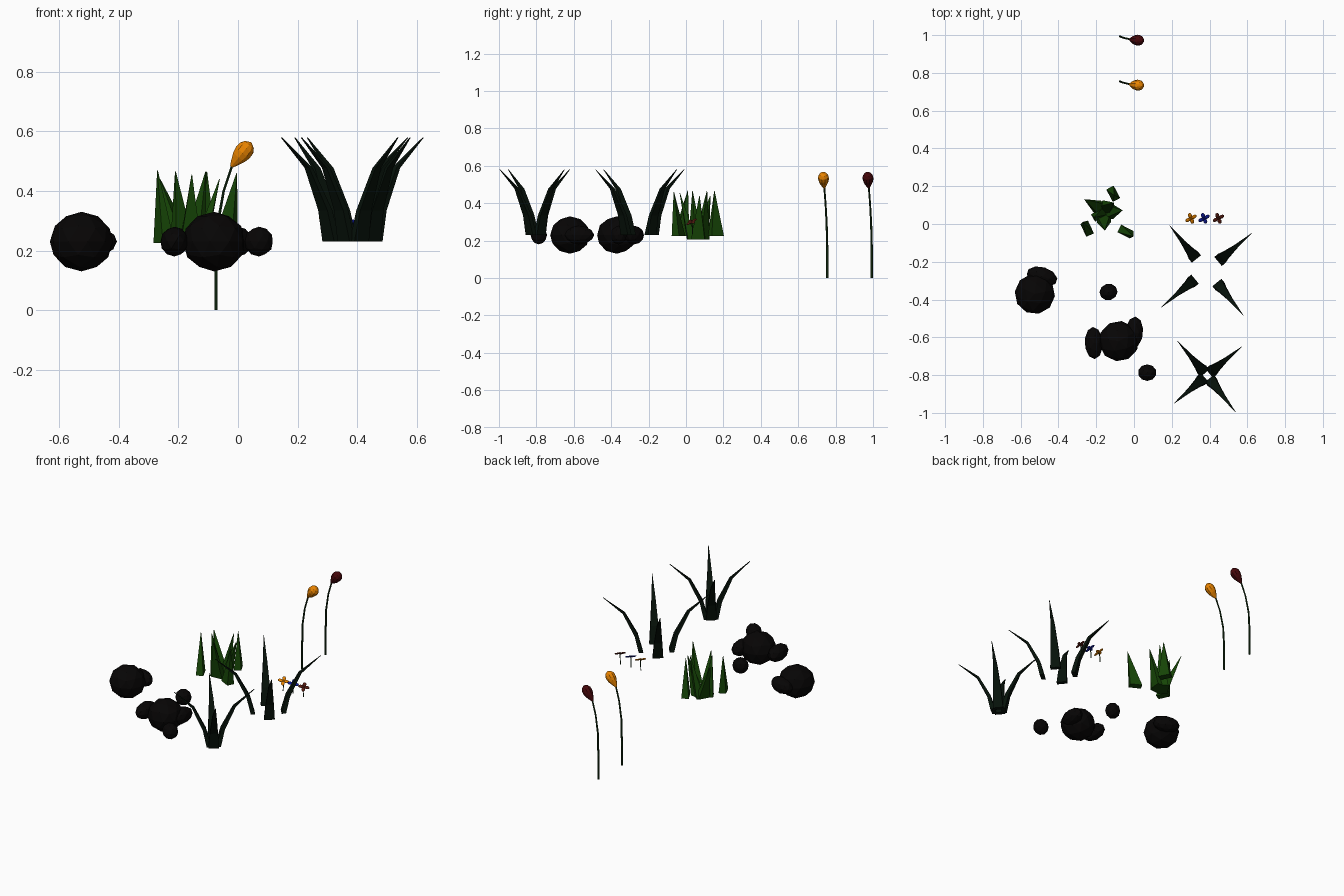
import bpy, bmesh, math
from mathutils import Vector, Matrix

if "Cube" in bpy.data.objects:
    bpy.data.objects.remove(bpy.data.objects["Cube"])


def material(name, r, g, b):
    m = bpy.data.materials.new(name)
    m.diffuse_color = (r, g, b, 1)
    m.use_nodes = True
    m.node_tree.nodes["Principled BSDF"].inputs["Base Color"].default_value = m.diffuse_color
    return m


STONE = material("stone", 0.002, 0.0015, 0.0015)
GREEN = material("leaf_green", 0.008, 0.06, 0.002)
DARK = material("dark_green", 0.002, 0.006, 0.003)
STEM = material("stem_green", 0.007, 0.03, 0.006)
ORANGE = material("orange", 0.82, 0.23, 0.0)
RED = material("dark_red", 0.06, 0.002, 0.003)
BLUE = material("blue", 0.005, 0.012, 0.35)
BROWN = material("red_brown", 0.1, 0.012, 0.006)


def finish(bm, name, mat):
    bmesh.ops.recalc_face_normals(bm, faces=bm.faces[:])
    me = bpy.data.meshes.new(name)
    bm.to_mesh(me)
    bm.free()
    me.materials.append(mat)
    ob = bpy.data.objects.new(name, me)
    bpy.context.collection.objects.link(ob)
    return ob


def loft(bm, pts, sizes, u, v, n=4):
    """Closed n-sided loft; sections are spanned by the fixed axes u and v."""
    rings = []
    for p, (a, b) in zip(pts, sizes):
        ring = []
        for i in range(n):
            t = 2 * math.pi * (i + 0.5) / n
            k = 1 / math.cos(math.pi / n) if n == 4 else 1
            ring.append(bm.verts.new(Vector(p) + u * (a * k * math.cos(t)) + v * (b * k * math.sin(t))))
        rings.append(ring)
    for r0, r1 in zip(rings, rings[1:]):
        for i in range(n):
            j = (i + 1) % n
            bm.faces.new((r0[i], r0[j], r1[j], r1[i]))
    bm.faces.new(rings[0][::-1])
    bm.faces.new(rings[-1])


X, Y, Z = Vector((1, 0, 0)), Vector((0, 1, 0)), Vector((0, 0, 1))


def ellipsoid(bm, frame, radii, sub=2):
    bmesh.ops.create_icosphere(bm, subdivisions=sub, radius=1,
                               matrix=frame @ Matrix.Diagonal((*radii, 1)))


# Rocks: two boulders with smaller stones leaning on them, two loose pebbles
rocks = [
    ("boulder_left", (-0.525, -0.37, 0.23), (0.107, 0.107, 0.1), 0.2),
    ("boulder_left_stone", (-0.487, -0.278, 0.23), (0.084, 0.05, 0.05), -0.3),
    ("boulder_right", (-0.08, -0.62, 0.23), (0.107, 0.107, 0.1), 0.5),
    ("boulder_right_stone_a", (-0.213, -0.63, 0.23), (0.048, 0.085, 0.05), 0.05),
    ("boulder_right_stone_b", (0.0, -0.575, 0.23), (0.048, 0.085, 0.05), -0.1),
    ("pebble_back", (-0.135, -0.36, 0.23), (0.048, 0.044, 0.05), 0.3),
    ("pebble_front", (0.07, -0.787, 0.23), (0.049, 0.044, 0.05), 0.0),
]
for name, loc, radii, turn in rocks:
    bm = bmesh.new()
    ellipsoid(bm, Matrix.Translation(loc) @ Matrix.Rotation(turn, 4, 'Z'), radii)
    finish(bm, name, STONE)

# Short green tuft: leaning pyramids (base x, y, tip x, y, tip z, turn in degrees)
short_blades = [
    (-0.248, -0.025, -0.270, 0.01, 0.468, 115),
    (-0.045, -0.040, -0.004, -0.065, 0.460, -27),
    (-0.110, 0.160, -0.105, 0.152, 0.465, 118),
    (-0.175, 0.080, -0.262, 0.130, 0.440, 60),
    (-0.130, 0.065, -0.062, 0.072, 0.440, 85),
    (-0.160, 0.030, -0.155, -0.033, 0.455, 5),
    (-0.150, 0.085, -0.108, 0.112, 0.465, 140),
    (-0.185, 0.050, -0.210, 0.035, 0.465, 30),
]
bm = bmesh.new()
for i, (bx, by, tx, ty, tz, deg) in enumerate(short_blades):
    a = math.radians(deg)
    u = Vector((math.cos(a), math.sin(a), 0))
    base_z = 0.225 if i < 3 else 0.205
    loft(bm, [(bx, by, base_z), (tx, ty, tz)], [(0.037, 0.022), (0.001, 0.001)], u, Z.cross(u))
finish(bm, "short_grass", GREEN)


# Tall dark tufts: four arching blades each
def tall_tuft(name, blades):
    bm = bmesh.new()
    for (bx, by), (tx, ty) in blades:
        base, tip = Vector((bx, by, 0)), Vector((tx, ty, 0))
        v = (tip - base).normalized()
        pts = [base.lerp(tip, f) + Z * z for f, z in
               ((0, 0.23), (0.12, 0.335), (0.45, 0.477), (1, 0.58))]
        sizes = [(0.031, 0.013), (0.024, 0.011), (0.012, 0.008), (0.001, 0.002)]
        loft(bm, pts, sizes, Z.cross(v), v)
    finish(bm, name, DARK)


tall_tuft("tall_grass_back", [
    ((0.322, -0.175), (0.19, -0.01)), ((0.455, -0.19), (0.622, -0.05)),
    ((0.313, -0.300), (0.145, -0.44)), ((0.447, -0.320), (0.578, -0.483))])
tall_tuft("tall_grass_front", [
    ((0.367, -0.780), (0.232, -0.622)), ((0.408, -0.782), (0.570, -0.650)),
    ((0.364, -0.820), (0.212, -0.950)), ((0.407, -0.828), (0.537, -0.995))])

# Tall closed-bud flowers: curved stem and egg-shaped bud
bud_profile = [(0, 0.006), (0.015, 0.014), (0.04, 0.026), (0.06, 0.031),
               (0.08, 0.030), (0.095, 0.020), (0.104, 0.003)]
for label, y, mat in (("orange", 0.755, ORANGE), ("red", 0.993, RED)):
    bm = bmesh.new()
    pts = [(-0.074, y, 0), (-0.073, y, 0.16), (-0.068, y - 0.003, 0.29),
           (-0.048, y - 0.009, 0.40), (-0.018, y - 0.016, 0.49)]
    loft(bm, pts, [(r, r) for r in (0.006, 0.006, 0.0055, 0.005, 0.005)], X, Y, 6)
    finish(bm, label + "_bud_stem", STEM)
    bm = bmesh.new()
    start, axis = Vector((-0.022, y - 0.016, 0.482)), Vector((0.63, -0.06, 0.77)).normalized()
    u = axis.cross(Y).normalized()
    loft(bm, [start + axis * t for t, r in bud_profile],
         [(r, r * 0.93) for t, r in bud_profile], u, axis.cross(u), 10)
    finish(bm, label + "_bud", mat)

# Small four-petal flowers, tipped towards the front right, on short curved stems
tip_forward = Matrix.Rotation(math.radians(30), 4, Vector((1, 1, 0)))
for label, x, mat in (("orange", 0.302, ORANGE), ("blue", 0.371, BLUE), ("brown", 0.447, BROWN)):
    bm = bmesh.new()
    loft(bm, [(x - 0.006, 0.035, 0.235), (x - 0.005, 0.035, 0.27), (x, 0.03, 0.298)],
         [(0.003, 0.003)] * 3, X, Y, 5)
    finish(bm, label + "_blossom_stem", STEM)
    bm = bmesh.new()
    head = Matrix.Translation((x, 0.03, 0.301)) @ tip_forward
    for k in range(4):
        spoke = Matrix.Rotation(math.radians(25 + 90 * k), 4, 'Z')
        ellipsoid(bm, head @ spoke @ Matrix.Translation((0.018, 0, 0)), (0.016, 0.011, 0.005))
    ellipsoid(bm, head, (0.008, 0.008, 0.007), sub=1)
    finish(bm, label + "_blossom", mat)
